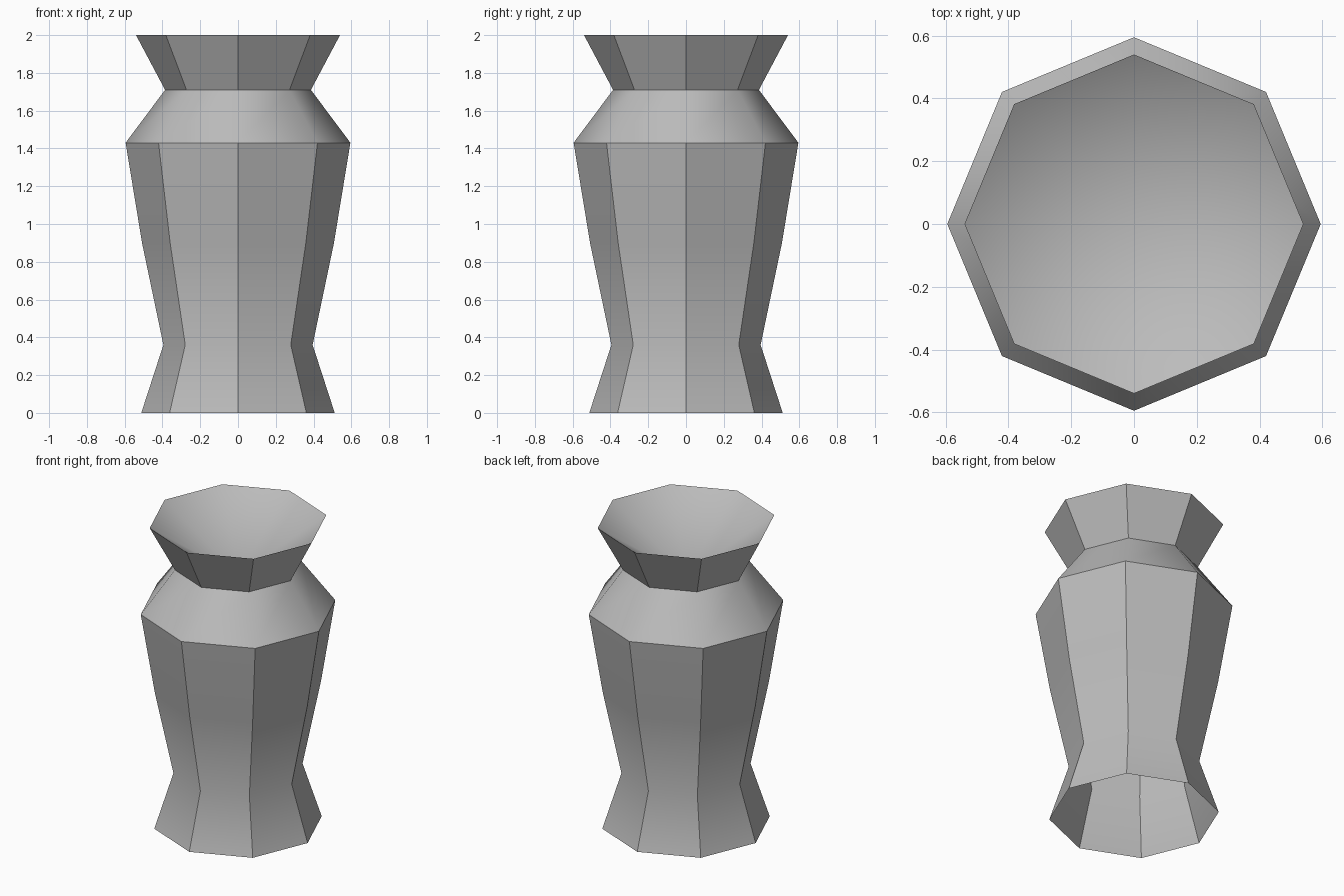
import bpy
import bmesh
import math

if "Cube" in bpy.data.objects:
    bpy.data.objects.remove(bpy.data.objects["Cube"])

SIDES = 8
# radius and height of each ring, from the open foot to the mouth
PROFILE = [(0.512, 0.0), (0.395, 0.36), (0.508, 0.90),
           (0.595, 1.43), (0.386, 1.71), (0.54, 2.0)]
BOWL_BOTTOM = 1.65

grey = bpy.data.materials.new("grey_clay")
grey.diffuse_color = (0.5, 0.5, 0.5, 1.0)
grey.use_nodes = True
grey.node_tree.nodes["Principled BSDF"].inputs["Base Color"].default_value = grey.diffuse_color

bm = bmesh.new()


def ring(radius, z):
    return [bm.verts.new((radius * math.cos(2 * math.pi * i / SIDES),
                          radius * math.sin(2 * math.pi * i / SIDES), z))
            for i in range(SIDES)]


# outer wall: foot, body, shoulder and flared neck
rings = [ring(r, z) for r, z in PROFILE]
for low, high in zip(rings, rings[1:]):
    for i in range(SIDES):
        j = (i + 1) % SIDES
        bm.faces.new((low[i], low[j], high[j], high[i]))

# hollow mouth sinking to a centre point
centre = bm.verts.new((0, 0, BOWL_BOTTOM))
for i in range(SIDES):
    bm.faces.new((rings[-1][i], rings[-1][(i + 1) % SIDES], centre))

mesh = bpy.data.meshes.new("vase")
bm.to_mesh(mesh)
bm.free()
mesh.materials.append(grey)
vase = bpy.data.objects.new("vase", mesh)
bpy.context.collection.objects.link(vase)

# soft shoulder and bowl, crisp vertical corners
bpy.context.view_layer.objects.active = vase
vase.select_set(True)
bpy.ops.object.shade_smooth_by_angle(angle=math.radians(37.5))
